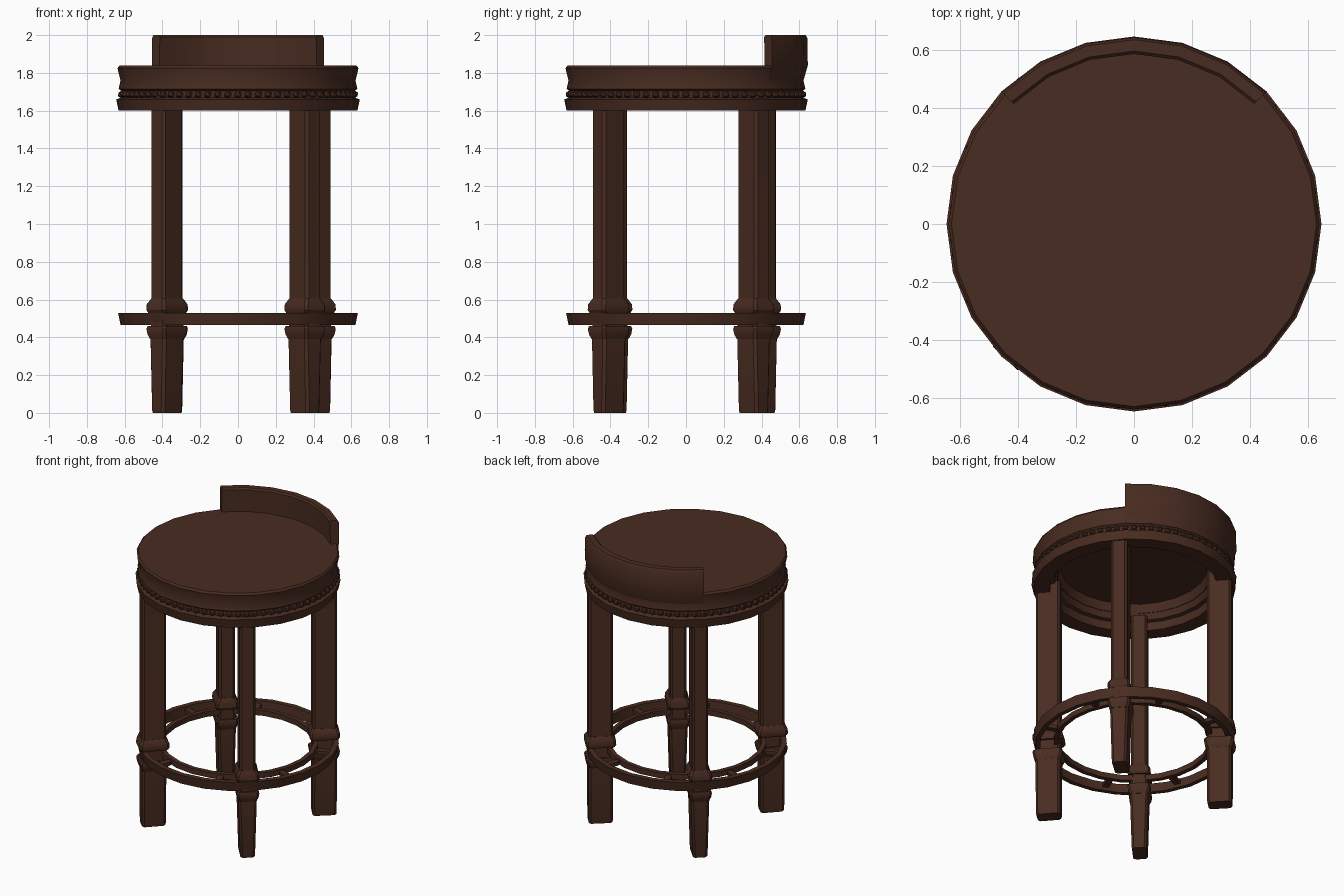
import bpy
import bmesh
from math import cos, sin, pi, radians, atan2
from mathutils import Matrix, Vector

cube = bpy.data.objects.get("Cube")
if cube:
    bpy.data.objects.remove(cube)

wood = bpy.data.materials.new("dark brown wood")
wood.use_nodes = True
brown = (0.066, 0.025, 0.015, 1)
wood.diffuse_color = brown
shader = wood.node_tree.nodes["Principled BSDF"]
shader.inputs["Base Color"].default_value = brown
shader.inputs["Roughness"].default_value = 0.7


def finish(name, bm):
    """Turn a bmesh into a named, shaded object."""
    bmesh.ops.recalc_face_normals(bm, faces=bm.faces)
    mesh = bpy.data.meshes.new(name)
    bm.to_mesh(mesh)
    bm.free()
    mesh.materials.append(wood)
    obj = bpy.data.objects.new(name, mesh)
    bpy.context.collection.objects.link(obj)
    bpy.ops.object.select_all(action="DESELECT")
    obj.select_set(True)
    bpy.context.view_layer.objects.active = obj
    bpy.ops.object.shade_smooth_by_angle(angle=radians(30))
    return obj


def sweep(name, profile, start=0, end=360, steps=24):
    """Sweep a closed (radius, z) profile round the z axis."""
    bm = bmesh.new()
    full = end - start == 360
    rows = []
    for i in range(steps if full else steps + 1):
        a = radians(start + (end - start) * i / steps)
        rows.append([bm.verts.new((r * cos(a), r * sin(a), z)) for r, z in profile])
    n = len(profile)
    for i in range(steps):
        a, b = rows[i], rows[(i + 1) % len(rows)]
        for j in range(n):
            k = (j + 1) % n
            bm.faces.new((a[j], b[j], b[k], a[k]))
    if not full:
        bm.faces.new(rows[0])
        bm.faces.new(rows[-1])
    return finish(name, bm)


def stack(name, rows):
    """Bridge a stack of equal loops of points and cap both ends."""
    bm = bmesh.new()
    loops = [[bm.verts.new(p) for p in row] for row in rows]
    n = len(loops[0])
    for a, b in zip(loops, loops[1:]):
        for j in range(n):
            k = (j + 1) % n
            bm.faces.new((a[j], a[k], b[k], b[j]))
    bm.faces.new(loops[0])
    bm.faces.new(loops[-1])
    return finish(name, bm)


def loft(name, sections, place):
    """Stack bevelled rectangles given as (z, half length, half width)."""
    c = 0.014
    rows = []
    for z, u, v in sections:
        corners = [(u, v - c), (u - c, v), (c - u, v), (-u, v - c),
                   (-u, c - v), (c - u, -v), (u - c, -v), (u, c - v)]
        rows.append([place @ Vector((x, y, z)) for x, y in corners])
    return stack(name, rows)


# Seat: round cushion with a recessed underside, on an open rim
levels = [(0.46, 1.755), (0.48, 1.70), (0.61, 1.70), (0.632, 1.715),
          (0.622, 1.76), (0.638, 1.825), (0.628, 1.838)]
stack("seat_cushion", [[(r * cos(i * pi / 12), r * sin(i * pi / 12), z)
                        for i in range(24)] for r, z in levels])

sweep("seat_rim", [(0.53, 1.60), (0.632, 1.60), (0.645, 1.66), (0.615, 1.67),
                   (0.615, 1.71), (0.48, 1.71), (0.50, 1.66), (0.525, 1.655)])

# Beaded trim in the groove between rim and cushion
trim = bmesh.new()
for i in range(72):
    a = 2 * pi * i / 72
    spot = Matrix.Translation((0.617 * cos(a), 0.617 * sin(a), 1.686))
    bmesh.ops.create_icosphere(trim, subdivisions=1, radius=0.021, matrix=spot)
finish("beaded_trim", trim)

# Low curved backrest rising out of the cushion
sweep("backrest", [(0.59, 1.80), (0.622, 1.76), (0.645, 1.84), (0.642, 1.985),
                   (0.634, 2.0), (0.595, 2.0), (0.585, 1.99)], 45, 135, 6)

# Footrest: deep outer band, slim inner ring and short spokes between
sweep("footrest_outer_ring", [(0.592, 0.465), (0.622, 0.465), (0.635, 0.53), (0.60, 0.53)])
sweep("footrest_inner_ring", [(0.475, 0.488), (0.505, 0.488), (0.505, 0.525), (0.475, 0.525)])
for i in range(8):
    turn = Matrix.Rotation(radians(22.5 + 45 * i), 4, "Z")
    loft("footrest_spoke", [(0.49, 0.055, 0.02), (0.515, 0.055, 0.02)],
         turn @ Matrix.Translation((0.555, 0, 0)))

# Four legs facing the centre, with a collar above and below the footrest
feet = {"front_left": (0.353, -0.41), "back_left": (0.408, 0.357),
        "back_right": (-0.373, 0.394), "front_right": (-0.377, -0.393)}
for corner, (x, y) in feet.items():
    place = Matrix.Translation((x, y, 0)) @ Matrix.Rotation(atan2(y, x), 4, "Z")
    loft(f"{corner}_leg",
         [(0.0, 0.074, 0.045), (0.015, 0.077, 0.047), (0.40, 0.078, 0.058),
          (0.56, 0.077, 0.051), (1.68, 0.077, 0.051)], place)
    loft(f"{corner}_lower_collar",
         [(0.39, 0.08, 0.058), (0.415, 0.09, 0.068),
          (0.445, 0.095, 0.072), (0.46, 0.09, 0.068)], place)
    loft(f"{corner}_upper_collar",
         [(0.53, 0.088, 0.066), (0.545, 0.096, 0.072),
          (0.575, 0.094, 0.07), (0.605, 0.078, 0.053)], place)
